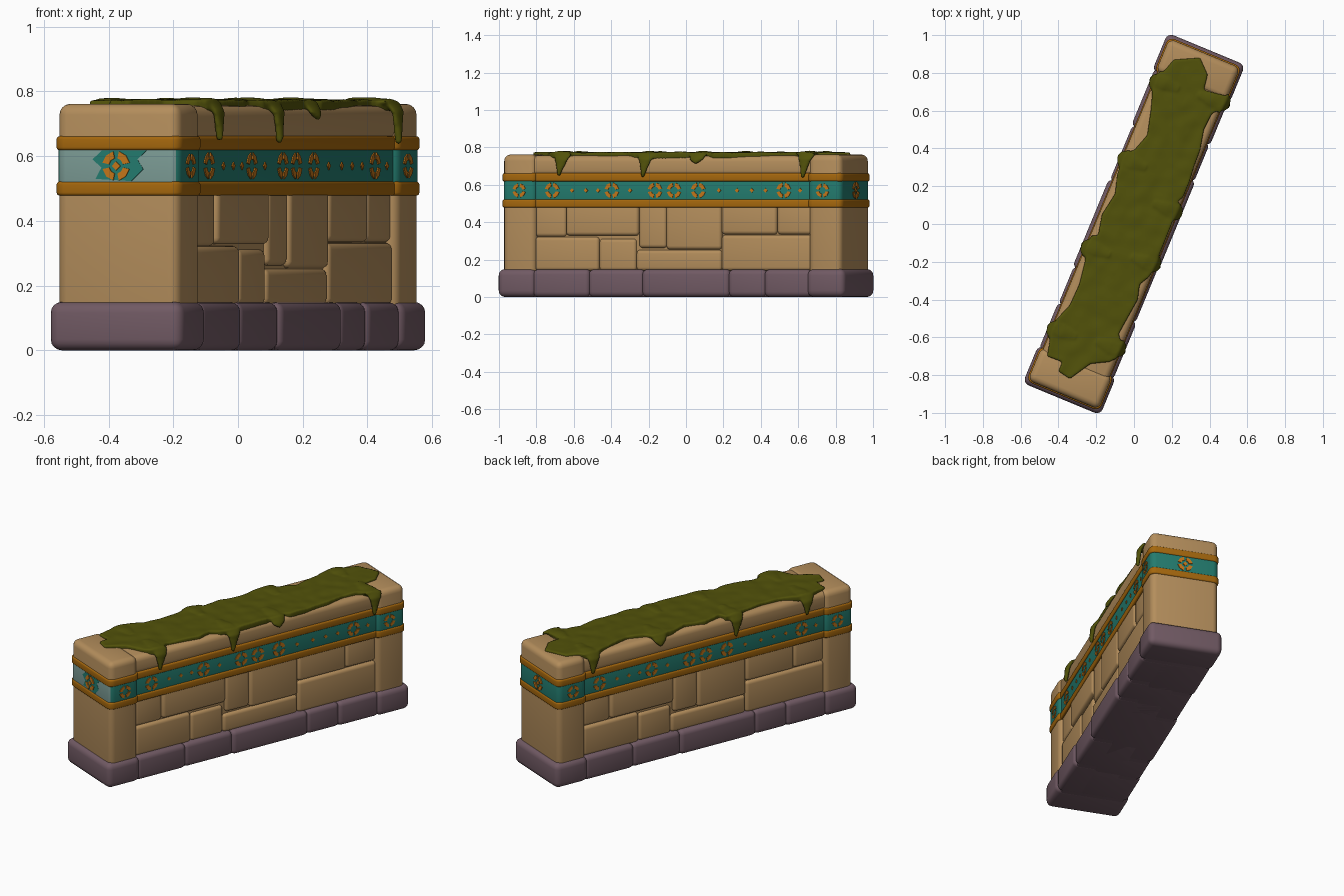
import bpy, bmesh, math
from mathutils import Matrix, Vector, noise

if "Cube" in bpy.data.objects:
    bpy.data.objects.remove(bpy.data.objects["Cube"])

# The wall is modelled along local y, then turned to its diagonal position
TURN = Matrix.Rotation(math.radians(-22.5), 4, 'Z')


def material(name, rgb):
    m = bpy.data.materials.new(name)
    m.diffuse_color = (*rgb, 1)
    m.use_nodes = True
    m.node_tree.nodes["Principled BSDF"].inputs["Base Color"].default_value = m.diffuse_color
    return m


SAND = material("sandstone", (.456, .270, .107))
PURPLE = material("purple_stone", (.165, .102, .127))
GOLD = material("dark_gold", (.376, .136, .004))
ORANGE = material("ornament_gold", (.55, .18, .010))
TEAL = material("teal", (.017, .200, .158))
PALE = material("pale_teal", (.20, .33, .30))
MOSS = material("moss", (.084, .084, .003))


def finish(name, bm, mats, angle=40):
    bmesh.ops.recalc_face_normals(bm, faces=bm.faces)
    me = bpy.data.meshes.new(name)
    bm.transform(TURN)
    bm.to_mesh(me)
    bm.free()
    ob = bpy.data.objects.new(name, me)
    bpy.context.collection.objects.link(ob)
    for m in mats:
        me.materials.append(m)
    bpy.ops.object.select_all(action='DESELECT')
    ob.select_set(True)
    bpy.context.view_layer.objects.active = ob
    bpy.ops.object.shade_smooth_by_angle(angle=math.radians(angle))
    return ob


def block(name, v, u, z, r, mat, corner=0, end_mat=None):
    """Rounded box; v, u, z are (min, max) ranges in the wall's own frame."""
    bm = bmesh.new()
    bmesh.ops.create_cube(bm, size=1)
    for p in bm.verts:
        p.co = [lo + (c + .5) * (hi - lo) for c, (lo, hi) in zip(p.co, (sorted(v), sorted(u), z))]
    if corner:
        upright = [e for e in bm.edges if abs(e.verts[0].co.z - e.verts[1].co.z) > 1e-4]
        bmesh.ops.bevel(bm, geom=upright, offset=corner, segments=4, profile=.5, affect='EDGES')
    edges = [e for e in bm.edges if e.calc_face_angle(0) > .6]
    bmesh.ops.bevel(bm, geom=edges, offset=r, segments=4, profile=.5, affect='EDGES')
    bm.normal_update()
    if end_mat:
        for f in bm.faces:
            f.material_index = int(f.normal.y < -.8)
    return finish(name, bm, [mat] + ([end_mat] if end_mat else []))


# Base course: two end blocks and stones along both sides
block("base_core", (-.19, .19), (-.9, .9), (.001, .13), .01, PURPLE)
for s in (-1, 1):
    block("base_end", (-.222, .222), (s * .785, s * 1.003), (0, .15), .034, PURPLE)
    cuts = [-.80, -.48, -.167, .33, .54, .80]
    for a, b, w in zip(cuts, cuts[1:], (.213, .207, .214, .208, .212)):
        block("base_stone", (-s * .1, s * w), (s * (a - .005), s * (b + .005)), (0, .148), .028, PURPLE)

# Wall core, end pillars and coping
block("wall_core", (-.168, .168), (-.85, .85), (.1, .70), .01, SAND)
block("coping", (-.191, .191), (-.83, .83), (.645, .756), .032, SAND)
for s in (-1, 1):
    block("end_pillar", (-.203, .203), (s * .79, s * .979), (.10, .762), .034, SAND)

# Side bricks: start, end, bottom, top, face depth; repeated by half-turn
BRICKS = [(-.80, -.43, .14, .322, .188), (-.43, -.215, .14, .312, .184), (-.215, .28, .14, .252, .186),
          (.28, .80, .14, .332, .189), (-.80, -.62, .322, .50, .184), (-.62, -.20, .328, .50, .191),
          (-.20, -.04, .262, .50, .185), (-.04, .28, .254, .50, .191), (.28, .60, .334, .50, .190),
          (.60, .80, .334, .50, .184)]
for s in (-1, 1):
    for a, b, lo, hi, d in BRICKS:
        block("side_brick", (s * .1, s * d), (s * a, s * b), (lo, hi), .02, SAND)

# Gold and teal bands
for lo, hi in ((.478, .522), (.618, .662)):
    block("gold_band", (-.196, .196), (-.83, .83), (lo, hi), .01, GOLD)
    for s in (-1, 1):
        block("gold_band_end", (-.210, .210), (s * .783, s * .986), (lo, hi), .01, GOLD, corner=.035)
block("teal_band", (-.190, .190), (-.83, .83), (.51, .63), .004, TEAL)
block("teal_band_back_end", (-.205, .205), (.787, .981), (.51, .63), .004, TEAL, corner=.034)
block("teal_band_front_end", (-.205, .205), (-.981, -.787), (.51, .63), .004, TEAL, corner=.034, end_mat=PALE)


# Painted ornaments: thin plates on the teal band
def plate(bm, pts, turn, depth, thick=.004):
    """Plate from (along, height) points on the face reached by turning +x about z."""
    rot = Matrix.Rotation(turn, 4, 'Z')
    rows = [[bm.verts.new(rot @ Vector((d, a, z))) for a, z in pts] for d in (depth - .003, depth + thick)]
    n = len(pts)
    for i in range(n):
        j = (i + 1) % n
        bm.faces.new((rows[0][i], rows[0][j], rows[1][j], rows[1][i]))
    bm.faces.new(rows[0])
    bm.faces.new(rows[1])


def ring(bm, a, turn, depth, size=.042):
    for k in range(4):
        ang = [math.radians(90 * k + 12 + d) for d in (0, 33, 66)]
        arc = [(size, t) for t in ang] + [(size * .52, t) for t in reversed(ang)]
        plate(bm, [(a + r * math.cos(t), .57 + r * math.sin(t)) for r, t in arc], turn, depth)


def dot(bm, a, turn, depth, size=.012):
    plate(bm, [(a + size, .57), (a, .57 + size), (a - size, .57), (a, .57 - size)], turn, depth)


bm = bmesh.new()
for turn in (0, math.pi):
    for a in (-.695, -.35, -.10, .01, .15, .645):
        ring(bm, a, turn, .190)
    for a in (-.58, -.50, -.43, -.245, .27, .375, .46, .54, .74):
        dot(bm, a, turn, .190)
    for a in (-.88, .875):
        ring(bm, a, turn, .205, .038)
for turn in (math.pi / 2, -math.pi / 2):
    ring(bm, 0, turn, .982, .046)
    dot(bm, 0, turn, .982, .014)
finish("band_ornaments", bm, [ORANGE])

# Remaining teal paint around the front end ornament
bm = bmesh.new()
plate(bm, [(-.07, .53), (.05, .523), (.09, .56), (.07, .59), (.10, .617), (-.05, .617), (-.08, .59), (-.05, .565)],
      -math.pi / 2, .981, .001)
finish("worn_teal_patch", bm, [TEAL])

# Moss sheet: outline as seen from above
OUTLINE = [(.21, .87), (.35, .88), (.39, .79), (.37, .71), (.49, .67), (.49, .60), (.41, .58), (.37, .50),
           (.35, .39), (.32, .31), (.32, .21), (.29, .13), (.21, .10), (.20, 0), (.16, -.13), (.14, -.24),
           (.08, -.28), (.03, -.32), (.02, -.40), (-.03, -.49), (-.08, -.58), (-.04, -.66), (-.05, -.73),
           (-.13, -.73), (-.23, -.74), (-.34, -.82), (-.40, -.78), (-.38, -.73), (-.46, -.70), (-.47, -.56),
           (-.42, -.50), (-.34, -.43), (-.29, -.32), (-.26, -.20), (-.29, -.11), (-.28, -.04), (-.19, -.06),
           (-.17, .05), (-.10, .16), (-.09, .26), (-.11, .34), (-.09, .40), (0, .39), (.07, .47), (.09, .61),
           (.06, .74), (.08, .82), (.16, .81)]
bm = bmesh.new()
ring_verts = []
for x, y in OUTLINE:
    p = TURN.inverted() @ Vector((x, y, .738))
    p.x = max(-.186, min(.186, p.x))
    ring_verts.append(bm.verts.new(p))
bottom = bm.faces.new(ring_verts)
top = bmesh.ops.extrude_face_region(bm, geom=[bottom])
bmesh.ops.translate(bm, vec=(0, 0, .036), verts=[g for g in top['geom'] if isinstance(g, bmesh.types.BMVert)])
bmesh.ops.triangulate(bm, faces=[f for f in bm.faces if len(f.verts) > 4])

# Moss drips: tapering chains of flattened balls hanging over the edges
DRIPS = [(1, -.65, .65), (1, -.165, .645), (1, .14, .715), (1, .765, .64),
         (-1, .75, .65), (-1, .30, .71), (-1, -.20, .645), (-1, -.67, .66)]
for side, u, tip in DRIPS:
    edge = .207 if abs(u) > .75 else .195
    path = [(.06, .768, .03), (.13, .770, .045), (edge - .015, .766, .055), (edge + .006, .735, .04),
            (edge + .010, (.735 + tip) / 2, .022), (edge + .012, tip + .008, .010)]
    for (v0, z0, w0), (v1, z1, w1) in zip(path, path[1:]):
        for k in range(6):
            t = k / 5
            v, z, w = v0 + (v1 - v0) * t, z0 + (z1 - z0) * t, w0 + (w1 - w0) * t
            m = Matrix.Translation((side * v, u - side * .12 * (tip - z) * (z < .76), z)) \
                @ Matrix.Diagonal((.013, w, .012, 1))
            bmesh.ops.create_icosphere(bm, subdivisions=2, radius=1, matrix=m)
raw = finish("moss_source", bm, [MOSS])

# Fuse the moss into one soft skin, then roughen it a little
fuse = raw.modifiers.new("fuse", 'REMESH')
fuse.mode = 'VOXEL'
fuse.voxel_size = .007
soft = raw.modifiers.new("soften", 'SMOOTH')
soft.iterations = 3
skin = bpy.data.meshes.new_from_object(raw.evaluated_get(bpy.context.evaluated_depsgraph_get()))
bpy.data.objects.remove(raw)
bm = bmesh.new()
bm.from_mesh(skin)
bm.transform(TURN.inverted())
for p in bm.verts:
    p.co.z += .005 * noise.noise(p.co * 14)
for f in bm.faces:
    f.material_index = 0
finish("moss", bm, [MOSS], 60)
